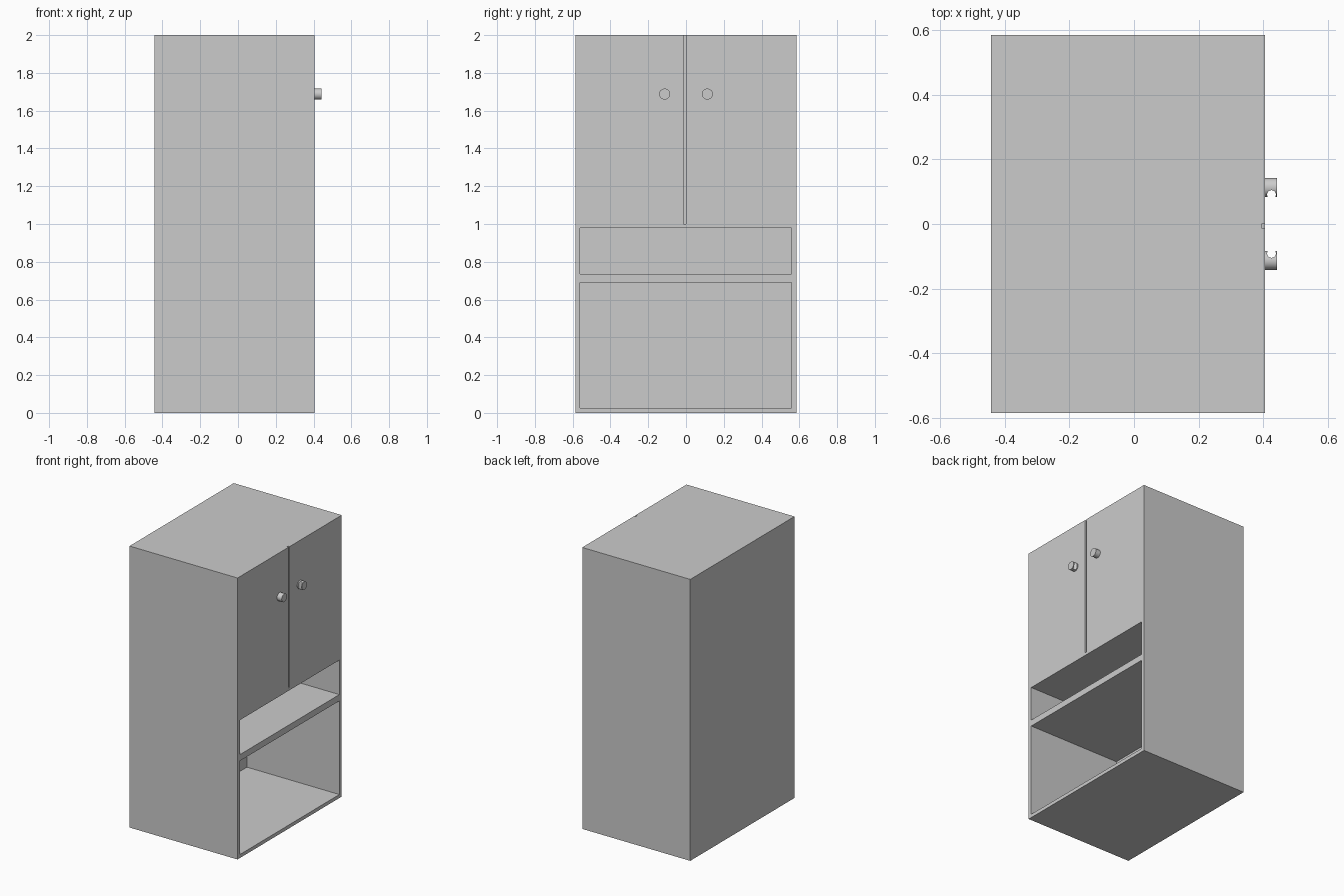
import bpy
import math

if "Cube" in bpy.data.objects:
    bpy.data.objects.remove(bpy.data.objects["Cube"])

FRONT = 0.406    # x of the cabinet face
BACK = -0.443
HALF_W = 0.585


def box(name, x, y, z):
    """Box from (min, max) pairs."""
    bpy.ops.mesh.primitive_cube_add(size=1)
    ob = bpy.context.object
    ob.name = name
    for v in ob.data.vertices:
        v.co = [r[0] + (c + 0.5) * (r[1] - r[0]) for c, r in zip(v.co, (x, y, z))]
    return ob


def cylinder(name, radius, depth, loc, rot=(0, 0, 0)):
    bpy.ops.mesh.primitive_cylinder_add(vertices=48, radius=radius, depth=depth,
                                        location=loc, rotation=rot)
    bpy.context.object.name = name
    return bpy.context.object


def carve(ob, cutters):
    """Subtract each cutter, apply, and remove the cutter."""
    for c in cutters:
        m = ob.modifiers.new("cut", 'BOOLEAN')
        m.operation, m.solver, m.object = 'DIFFERENCE', 'EXACT', c
        bpy.ops.object.select_all(action='DESELECT')
        bpy.context.view_layer.objects.active = ob
        ob.select_set(True)
        bpy.ops.object.modifier_apply(modifier=m.name)
        bpy.data.objects.remove(c)


# Cabinet body with two open compartments and the door gap
cabinet = box("cabinet_body", (BACK, FRONT), (-HALF_W, HALF_W), (0, 2))
carve(cabinet, [
    box("lower_opening", (-0.32, 0.6), (-0.56, 0.558), (0.025, 0.69)),
    box("upper_opening", (-0.32, 0.6), (-0.56, 0.558), (0.735, 0.98)),
    box("door_gap", (FRONT - 0.011, 0.6), (-0.013, 0.0), (1.0, 2.1)),
])

# Round door knobs, each with a finger groove on the inner side
for side, label in ((-1, "left"), (1, "right")):
    knob = cylinder(label + "_knob", 0.029, 0.037, (FRONT + 0.0185, side * 0.113, 1.688),
                    (0, math.pi / 2, 0))
    carve(knob, [cylinder("groove", 0.0135, 0.2, (0.4255, side * 0.091, 1.688))])
    bpy.ops.object.shade_smooth_by_angle(angle=math.radians(30))
